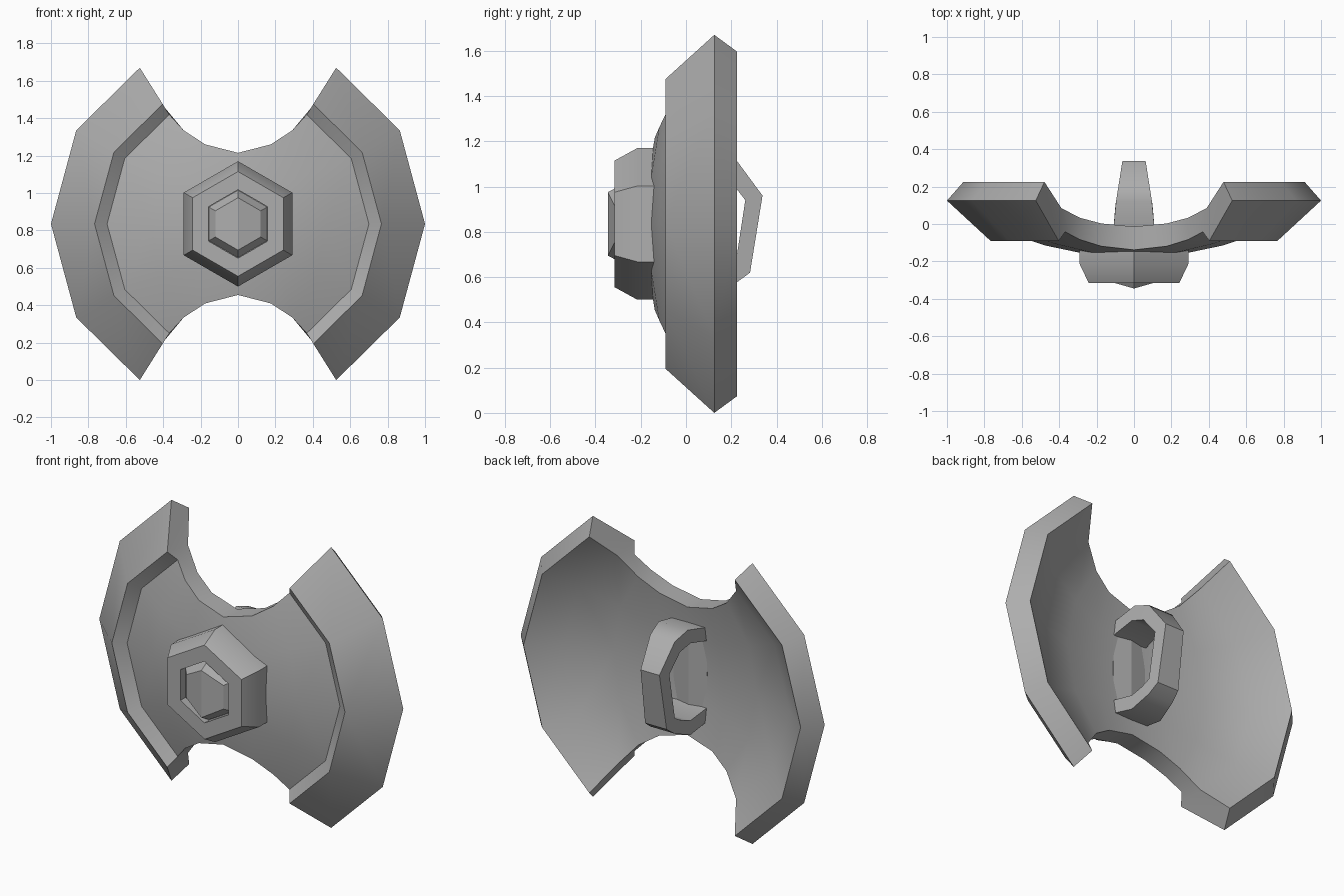
import bpy, bmesh, math

CENTER = 0.835

cube = bpy.data.objects.get("Cube")
if cube:
    bpy.data.objects.remove(cube, do_unlink=True)

grey = bpy.data.materials.new("plain_grey")
grey.use_nodes = True
tone = (0.42, 0.42, 0.42, 1)
grey.diffuse_color = tone
grey.node_tree.nodes["Principled BSDF"].inputs["Base Color"].default_value = tone


def finish(name, bm, angle, mirror=False):
    """Turn a bmesh into a shaded object centred at the shield's middle."""
    bmesh.ops.recalc_face_normals(bm, faces=bm.faces)
    mesh = bpy.data.meshes.new(name)
    bm.to_mesh(mesh)
    bm.free()
    mesh.materials.append(grey)
    ob = bpy.data.objects.new(name, mesh)
    ob.location.z = CENTER
    bpy.context.collection.objects.link(ob)
    bpy.ops.object.select_all(action='DESELECT')
    ob.select_set(True)
    bpy.context.view_layer.objects.active = ob
    if mirror:
        mod = ob.modifiers.new("mirror", 'MIRROR')
        mod.use_axis = (True, False, True)
        mod.merge_threshold = 0.001
        bpy.ops.object.modifier_apply(modifier=mod.name)
    bpy.ops.object.shade_smooth_by_angle(angle=math.radians(angle))
    return ob


# Shield shell: one quarter, mirrored in x and z
RIM = [(0.525, 0.835), (0.865, 0.5), (1.0, 0.0)]
BODY = [
    [(0.29, 0.5), (0.42, 0.28), (0.47, 0)],
    [(0.175, 0.425), (0.22, 0.21), (0.25, 0)],
    [(0, 0.38), (0, 0.2), (0, 0)],
]


def rim_row(bm, scale, y):
    return [bm.verts.new((x * scale, y, z * scale)) for x, z in RIM]


def body_rows(bm, base, curve):
    return [[bm.verts.new((x, base + curve * (x * x + z * z), z)) for x, z in row]
            for row in BODY]


bm = bmesh.new()
tip = rim_row(bm, 1, 0.125)
front = [tip, rim_row(bm, 0.767, -0.09), rim_row(bm, 0.7, -0.042)]
front += body_rows(bm, -0.18, 0.29)
back = [tip, rim_row(bm, 0.912, 0.225), rim_row(bm, 0.74, 0.085)]
back += body_rows(bm, -0.05, 0.25)
for side in (front, back):
    for a, b in zip(side, side[1:]):
        for i in range(2):
            bm.faces.new((a[i], a[i + 1], b[i + 1], b[i]))
# Edge wall along the notch
bm.faces.new((tip[0], front[1][0], back[1][0]))
for i in range(1, 5):
    bm.faces.new((front[i][0], front[i + 1][0], back[i + 1][0], back[i][0]))
finish("shield_shell", bm, 35, mirror=True)


# Six-sided stacks for the boss and the gem
def hex_stack(name, levels, bow=0.0):
    bm = bmesh.new()
    rings = []
    for k, (r, y) in enumerate(levels):
        ring = []
        for i in range(6):
            a = i * math.pi / 3
            lift = bow if k == len(levels) - 1 and i % 3 == 0 else 0
            ring.append(bm.verts.new((r * math.sin(a), y - lift, r * math.cos(a))))
        rings.append(ring)
    for a, b in zip(rings, rings[1:]):
        for i in range(6):
            j = (i + 1) % 6
            bm.faces.new((a[i], a[j], b[j], b[i]))
    end = rings[-1]
    if bow:
        bm.faces.new(end[:4])
        bm.faces.new(end[3:] + end[:1])
    else:
        bm.faces.new(end)
    bm.faces.new(rings[0])
    return finish(name, bm, 30)


hex_stack("hex_boss", [(0.335, -0.1), (0.335, -0.215), (0.28, -0.315),
                       (0.183, -0.315), (0.183, -0.265)])
hex_stack("center_gem", [(0.18, -0.25), (0.18, -0.272), (0.14, -0.31)], bow=0.035)

# Hand grip: a tapered angular strap, outer and inner outline in (y, z)
OUTER = [(-0.08, 0.27), (0.12, 0.32), (0.22, 0.285), (0.338, 0.125),
         (0.283, -0.215), (0.22, -0.262), (0.1, -0.31), (-0.08, -0.27)]
INNER = [(-0.08, 0.19), (0.1, 0.235), (0.18, 0.21), (0.262, 0.105),
         (0.22, -0.17), (0.17, -0.2), (0.1, -0.225), (-0.08, -0.19)]


bm = bmesh.new()


def pair(y, z):
    half = 0.115 - 0.157 * max(y, 0)
    return [bm.verts.new((s * half, y, z)) for s in (-1, 1)]


loops = [pair(*o) + pair(*i)[::-1] for o, i in zip(OUTER, INNER)]
for a, b in zip(loops, loops[1:]):
    for i in range(4):
        j = (i + 1) % 4
        bm.faces.new((a[i], a[j], b[j], b[i]))
bm.faces.new(loops[0])
bm.faces.new(loops[-1])
finish("hand_grip", bm, 40)

# Ridged pad behind the grip
bm = bmesh.new()
section = [(-0.11, -0.1), (-0.11, -0.04), (0, -0.022), (0.11, -0.04), (0.11, -0.1)]
ends = [[bm.verts.new((x, y, z)) for x, y in section] for z in (-0.22, 0.22)]
for i in range(5):
    j = (i + 1) % 5
    bm.faces.new((ends[0][i], ends[0][j], ends[1][j], ends[1][i]))
for e in ends:
    bm.faces.new(e)
finish("grip_pad", bm, 15)
